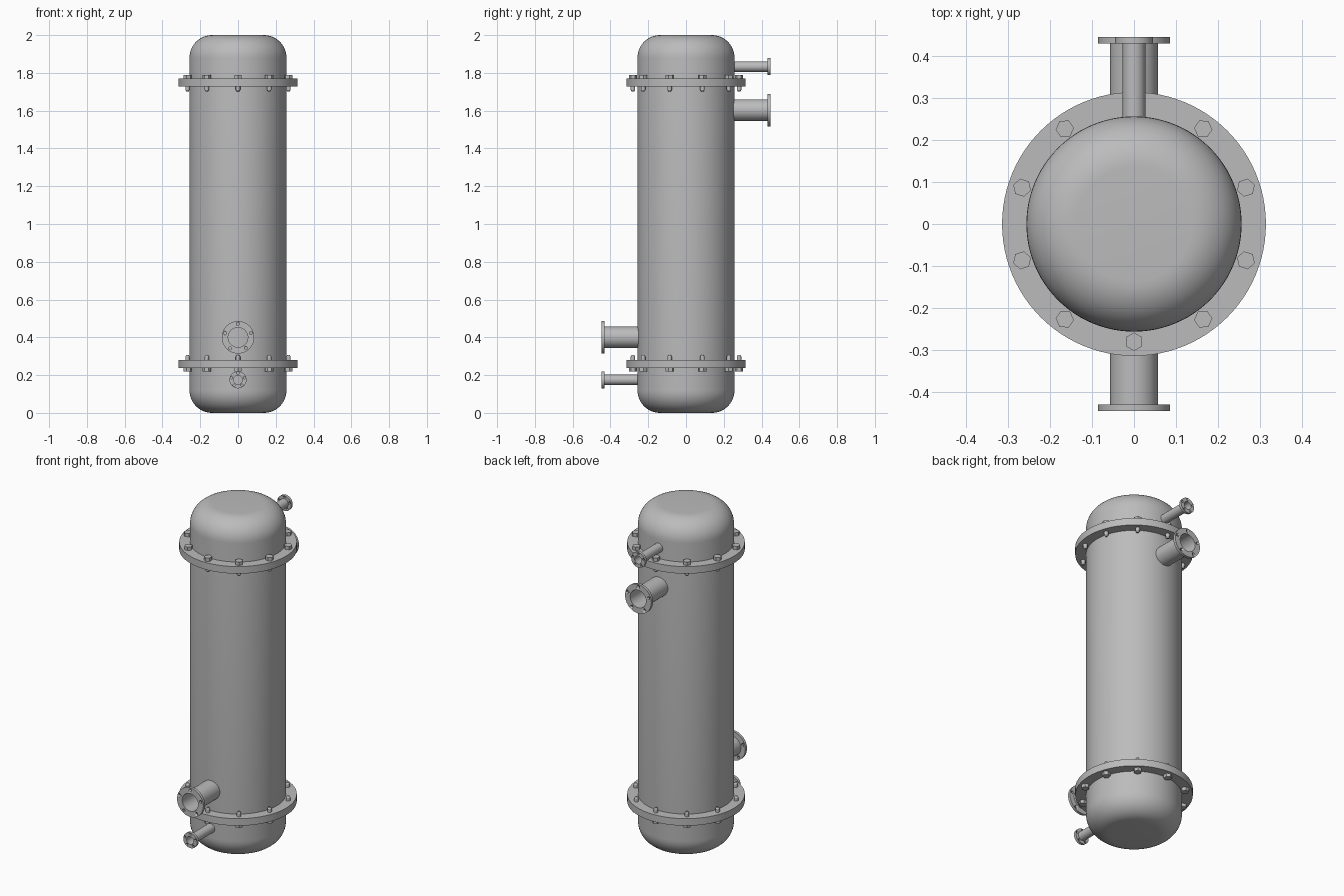
import bpy, bmesh, math
from mathutils import Matrix, Vector

if "Cube" in bpy.data.objects:
    bpy.data.objects.remove(bpy.data.objects["Cube"], do_unlink=True)

steel = bpy.data.materials.new("grey steel")
steel.use_nodes = True
GREY = (0.5, 0.5, 0.5, 1)
steel.diffuse_color = GREY
steel.node_tree.nodes["Principled BSDF"].inputs["Base Color"].default_value = GREY


def make_object(name, bm, matrix=Matrix()):
    bmesh.ops.remove_doubles(bm, verts=bm.verts, dist=1e-5)
    bmesh.ops.recalc_face_normals(bm, faces=bm.faces)
    mesh = bpy.data.meshes.new(name)
    bm.to_mesh(mesh)
    bm.free()
    mesh.materials.append(steel)
    obj = bpy.data.objects.new(name, mesh)
    bpy.context.collection.objects.link(obj)
    obj.matrix_world = matrix
    bpy.ops.object.select_all(action="DESELECT")
    obj.select_set(True)
    bpy.context.view_layer.objects.active = obj
    bpy.ops.object.shade_smooth_by_angle(angle=math.radians(32))
    return obj


def lathe(name, profile, closed=False, steps=96, matrix=Matrix()):
    """Spin (radius, height) points around the z axis."""
    bm = bmesh.new()
    verts = [bm.verts.new((r, 0, z)) for r, z in profile]
    pairs = list(zip(verts, verts[1:]))
    if closed:
        pairs.append((verts[-1], verts[0]))
    edges = [bm.edges.new(p) for p in pairs]
    bmesh.ops.spin(bm, geom=verts + edges, cent=(0, 0, 0), axis=(0, 0, 1),
                   angle=math.tau, steps=steps, use_merge=True)
    return make_object(name, bm, matrix)


def add_prism(bm, sides, r1, r2, z0, z1, place):
    """Add an upright cylinder, cone or hex between two heights."""
    shift = Matrix.Translation((0, 0, (z0 + z1) / 2))
    bmesh.ops.create_cone(bm, cap_ends=True, segments=sides, radius1=r1,
                          radius2=r2, depth=z1 - z0, matrix=place @ shift)


# Vessel: straight shell with rounded, flat-centred ends
RADIUS, HEIGHT, ROUND = 0.257, 2.0, 0.12
arc = [(RADIUS - ROUND + ROUND * math.sin(a), ROUND * math.cos(a))
       for a in (math.pi / 2 * i / 12 for i in range(13))]
top = [(r, HEIGHT - ROUND + h) for r, h in arc]
bottom = [(r, ROUND - h) for r, h in reversed(arc)]
lathe("vessel_shell", [(0, HEIGHT)] + top + bottom + [(0, 0)])

# Main flanges with bolts; heads face the vessel ends
FLANGE_R, HALF, BOLTS = 0.315, 0.021, 10
for label, z, flip in (("upper", 1.749, 1), ("lower", 0.259, -1)):
    place = Matrix.Translation((0, 0, z))
    lathe(label + "_flange", [(0.25, -HALF), (FLANGE_R, -HALF),
                              (FLANGE_R, HALF), (0.25, HALF)], True, matrix=place)
    bm = bmesh.new()
    for i in range(BOLTS):
        spot = (Matrix.Rotation(math.tau * i / BOLTS + math.pi / 2, 4, "Z")
                @ Matrix.Translation((0.281, 0, 0)))
        if flip < 0:
            spot = spot @ Matrix.Rotation(math.pi, 4, "X")
        turn = spot @ Matrix.Rotation(math.pi / 2, 4, "Z")
        add_prism(bm, 6, 0.022, 0.022, HALF, HALF + 0.02, turn)
        add_prism(bm, 16, 0.012, 0.012, -HALF - 0.018, -HALF, spot)
        add_prism(bm, 16, 0.006, 0.012, -HALF - 0.027, -HALF - 0.018, spot)
    make_object(label + "_flange_bolts", bm, place)


def nozzle(name, side, z, pipe_r, bore_r, rim_r, hole_r, holes=5):
    """Open pipe reaching out along y, ending in a drilled flange."""
    END, RIM, ROOT = 0.447, 0.016, 0.22
    matrix = (Matrix.Translation((0, 0, z))
              @ Matrix.Rotation(0 if side > 0 else math.pi, 4, "Z")
              @ Matrix.Rotation(-math.pi / 2, 4, "X"))
    lathe(name + "_pipe", [(bore_r, ROOT), (pipe_r, ROOT), (pipe_r, END - RIM / 2),
                           (bore_r, END - RIM / 2)], True, 48, matrix)
    rim = lathe(name + "_rim", [(bore_r, END - RIM), (rim_r, END - RIM),
                                (rim_r, END), (bore_r, END)], True, 48, matrix)
    bm = bmesh.new()
    for i in range(holes):
        spot = (Matrix.Rotation(math.tau * i / holes - math.pi / 2, 4, "Z")
                @ Matrix.Translation(((pipe_r + rim_r) / 2, 0, 0)))
        add_prism(bm, 16, hole_r, hole_r, END - 0.05, END + 0.05, spot)
    cutter = make_object(name + "_hole_cutter", bm, matrix)
    cutter.hide_render = True
    cut = rim.modifiers.new("bolt holes", "BOOLEAN")
    cut.operation, cut.solver, cut.object = "DIFFERENCE", "EXACT", cutter
    # Bake the holes so the cutter can go
    bpy.context.view_layer.objects.active = rim
    bpy.ops.object.modifier_apply(modifier=cut.name)
    bpy.data.objects.remove(cutter, do_unlink=True)


# Large and small nozzles: rear at the top, front at the bottom
for label, side, big_z, small_z in (("rear", 1, 1.603, 1.833), ("front", -1, 0.4, 0.175)):
    nozzle(label + "_large_nozzle", side, big_z, 0.057, 0.052, 0.086, 0.008)
    nozzle(label + "_small_nozzle", side, small_z, 0.027, 0.023, 0.045, 0.006)
